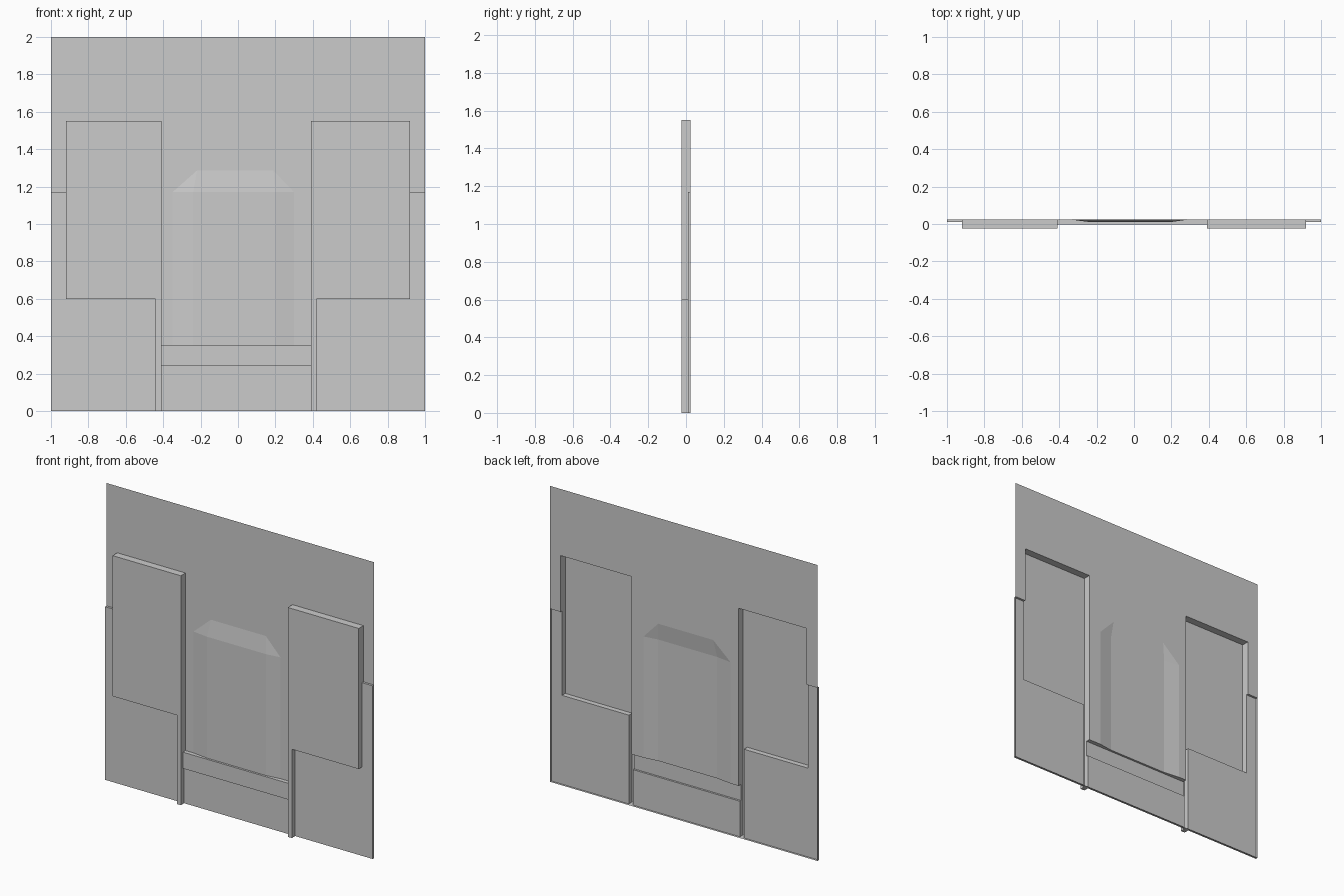
import bpy
import bmesh

if "Cube" in bpy.data.objects:
    bpy.data.objects.remove(bpy.data.objects["Cube"], do_unlink=True)

grey = bpy.data.materials.new("plain grey")
grey.use_nodes = True
colour = (0.6, 0.6, 0.6, 1)
grey.diffuse_color = colour
grey.node_tree.nodes["Principled BSDF"].inputs["Base Color"].default_value = colour

# Depths (y) of the pressed sheet
WALL, PANEL, BULGE, SILL, SHUTTER = 0.025, 0.01, 0.011, -0.003, -0.025
LEFT, RIGHT, SILL_TOP, BULGE_TOP = -0.41, 0.39, 0.35, 1.285

# Raised rectangles: x0, x1, z0, z1, depth; later ones win
regions = [
    (-1, LEFT, 0, 1.17, PANEL),
    (RIGHT, 1, 0, 1.17, PANEL),
    (LEFT, RIGHT, 0, 0.24, PANEL),
    (LEFT, RIGHT, 0.24, SILL_TOP, SILL),
    (-0.92, LEFT, 0.6, 1.55, SHUTTER),
    (RIGHT, 0.92, 0.6, 1.55, SHUTTER),
    (-0.44, LEFT, 0, 0.6, SHUTTER),
    (RIGHT, 0.42, 0, 0.6, SHUTTER),
]


def depth(x, z):
    y = WALL
    for x0, x1, z0, z1, d in regions:
        if x0 < x < x1 and z0 < z < z1:
            y = d
    return y


def in_opening(x, z):
    return LEFT < x < RIGHT and SILL_TOP < z < BULGE_TOP


def add_face(bm, points):
    bm.faces.new([bm.verts.new(p) for p in points])


def finish(bm, name):
    bmesh.ops.remove_doubles(bm, verts=bm.verts[:], dist=1e-5)
    bmesh.ops.dissolve_limit(bm, angle_limit=0.01, verts=bm.verts[:], edges=bm.edges[:])
    mesh = bpy.data.meshes.new(name)
    bm.to_mesh(mesh)
    bm.free()
    mesh.materials.append(grey)
    obj = bpy.data.objects.new(name, mesh)
    bpy.context.collection.objects.link(obj)


# Stepped facade: a flat face per cell and a return wall at every step
xs = sorted({-1, 1} | {v for r in regions for v in r[:2]})
zs = sorted({0, 2, BULGE_TOP} | {v for r in regions for v in r[2:4]})
xm = [-2] + [(a + b) / 2 for a, b in zip(xs, xs[1:])] + [2]
zm = [-1] + [(a + b) / 2 for a, b in zip(zs, zs[1:])] + [3]
bm = bmesh.new()
for i, (x0, x1) in enumerate(zip(xs, xs[1:]), 1):
    for j, (z0, z1) in enumerate(zip(zs, zs[1:]), 1):
        if not in_opening(xm[i], zm[j]):
            y = depth(xm[i], zm[j])
            add_face(bm, [(x0, y, z0), (x1, y, z0), (x1, y, z1), (x0, y, z1)])
for i, x in enumerate(xs):
    for j, (z0, z1) in enumerate(zip(zs, zs[1:]), 1):
        a, b = depth(xm[i], zm[j]), depth(xm[i + 1], zm[j])
        if a != b:
            add_face(bm, [(x, a, z0), (x, b, z0), (x, b, z1), (x, a, z1)])
for j, z in enumerate(zs):
    for i, (x0, x1) in enumerate(zip(xs, xs[1:]), 1):
        a, b = depth(xm[i], zm[j]), depth(xm[i], zm[j + 1])
        if a != b and not in_opening(xm[i], zm[j + 1]):
            add_face(bm, [(x0, a, z), (x1, a, z), (x1, b, z), (x0, b, z)])
finish(bm, "stepped_facade")

# Bevelled bulge in the middle, with the wall around it and the sill ledge
bm = bmesh.new()
shoulder = 1.17
outer_l, inner_l, top_l = -0.35, -0.24, -0.22
outer_r, inner_r, top_r = 0.3, 0.2, 0.19
base_l, base_r = (outer_l, WALL, SILL_TOP), (outer_r, WALL, SILL_TOP)
foot_l, foot_r = (inner_l, BULGE, SILL_TOP), (inner_r, BULGE, SILL_TOP)
side_l, side_r = (outer_l, WALL, shoulder), (outer_r, WALL, shoulder)
head_l, head_r = (inner_l, BULGE, shoulder), (inner_r, BULGE, shoulder)
peak_l, peak_r = (top_l, WALL, BULGE_TOP), (top_r, WALL, BULGE_TOP)
wall_l, wall_r = (LEFT, WALL, SILL_TOP), (RIGHT, WALL, SILL_TOP)
add_face(bm, [foot_l, foot_r, head_r, head_l])
add_face(bm, [base_l, foot_l, head_l, side_l])
add_face(bm, [foot_r, base_r, side_r, head_r])
add_face(bm, [head_l, head_r, peak_r, peak_l])
add_face(bm, [side_l, head_l, peak_l])
add_face(bm, [head_r, side_r, peak_r])
add_face(bm, [wall_l, base_l, side_l, peak_l, (LEFT, WALL, BULGE_TOP)])
add_face(bm, [base_r, wall_r, (RIGHT, WALL, BULGE_TOP), peak_r, side_r])
add_face(bm, [(LEFT, SILL, SILL_TOP), (RIGHT, SILL, SILL_TOP), wall_r, base_r,
              foot_r, foot_l, base_l, wall_l])
finish(bm, "window_bulge")
